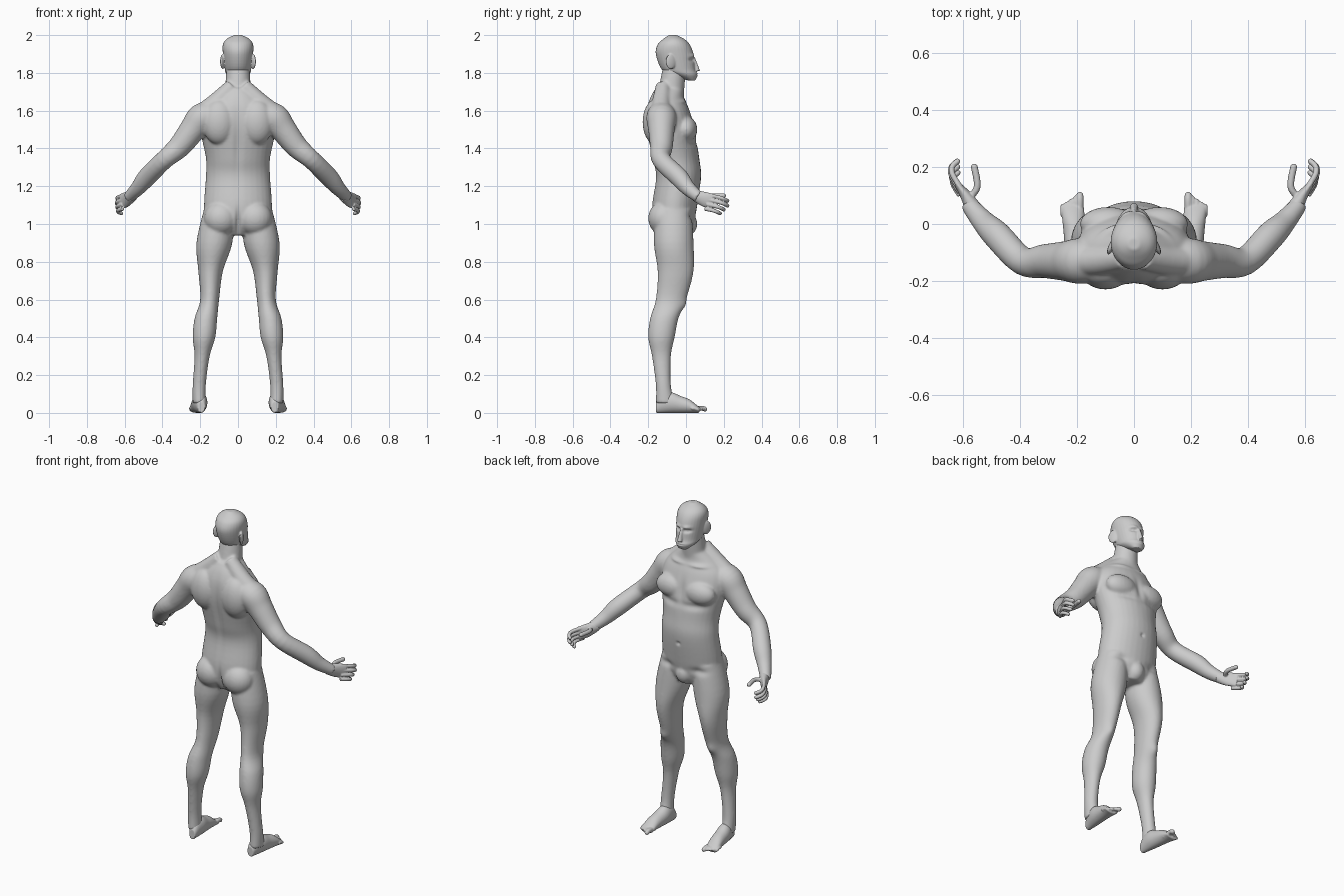
import bpy
import bmesh
import math
from mathutils import Matrix, Vector

default = bpy.data.objects.get("Cube")
if default:
    bpy.data.objects.remove(default, do_unlink=True)

skin = bpy.data.materials.new("grey_skin")
skin.use_nodes = True
colour = (.6, .6, .6, 1)
skin.diffuse_color = colour
skin.node_tree.nodes["Principled BSDF"].inputs["Base Color"].default_value = colour

RIGHTWARD, FORWARD, UPWARD = Matrix.Identity(3)
HORIZONTAL = (RIGHTWARD, FORWARD)
UPRIGHT = (RIGHTWARD, UPWARD)
SIDES = {"left": 1, "right": -1}


def spline(rows, steps=5):
    """Smooth interpolation through rows of numbers."""
    result = []
    for index, (start, end) in enumerate(zip(rows, rows[1:])):
        before = rows[max(index - 1, 0)]
        after = rows[min(index + 2, len(rows) - 1)]
        for step in range(steps):
            t = step / steps
            result.append([
                b + t / 2 * (c - a + t * (2 * a - 5 * b + 4 * c - d + t * (3 * (b - c) + d - a)))
                for a, b, c, d in zip(before, start, end, after)])
    return result + [rows[-1]]


def loft(bm, rows, side=1, axes=None, sides=32):
    """Closed tube through rows of (x, y, z, half width, half depth)."""
    rows = spline(rows)
    centres = [Vector(row[:3]) for row in rows]
    rings = []
    for index, (*centre, width, depth) in enumerate(rows):
        if axes:
            across, along = axes
        else:
            tangent = centres[min(index + 1, len(rows) - 1)] - centres[max(index - 1, 0)]
            across = tangent.cross(UPWARD).normalized()
            along = across.cross(tangent).normalized()
        ring = []
        for corner in range(sides):
            angle = math.tau * corner / sides
            point = Vector(centre) + across * width * math.cos(angle) + along * depth * math.sin(angle)
            point.x *= side
            ring.append(bm.verts.new(point))
        rings.append(ring)
    for lower, upper in zip(rings, rings[1:]):
        for corner in range(sides):
            previous = corner - 1
            bm.faces.new((lower[previous], lower[corner], upper[corner], upper[previous]))
    bm.faces.new(rings[0])
    bm.faces.new(rings[-1])


def stack(bm, rows, side=1):
    """Horizontal sections given as (z, inner x, outer x, back y, front y)."""
    sections = []
    for z, inner, outer, back, front in rows:
        sections.append(((inner + outer) / 2, (back + front) / 2, z,
                         (outer - inner) / 2, (front - back) / 2))
    loft(bm, sections, side, HORIZONTAL)


def symmetric_stack(bm, rows):
    """Sections on the centre line given as (z, half width, back y, front y)."""
    stack(bm, [(z, -width, width, back, front) for z, width, back, front in rows])


def tube(bm, rows, side=1, axes=None):
    """Round limb through rows of (x, y, z, radius)."""
    loft(bm, [(*centre, radius, radius) for *centre, radius in rows], side, axes)


def blob(bm, centre, size, side=1, turn=0):
    """Ellipsoid volume, optionally turned about the vertical."""
    x, y, z = centre
    place = Matrix.Translation((x * side, y, z))
    shape = Matrix.Rotation(turn * side, 4, "Z") @ Matrix.Diagonal((*size, 1))
    bmesh.ops.create_uvsphere(bm, u_segments=24, v_segments=16, radius=1, matrix=place @ shape)


def digit(bm, points, radius, side):
    """Finger or toe with a rounded tip."""
    tube(bm, [(*point, radius) for point in points], side)
    blob(bm, points[-1], (radius, radius, radius), side)


def fuse(name, bm, voxel, smoothing):
    """Blend overlapping volumes into one skin."""
    bmesh.ops.recalc_face_normals(bm, faces=bm.faces)
    mesh = bpy.data.meshes.new(name)
    bm.to_mesh(mesh)
    bm.free()
    part = bpy.data.objects.new(name, mesh)
    bpy.context.collection.objects.link(part)
    remesh = part.modifiers.new("blend", "REMESH")
    remesh.mode = "VOXEL"
    remesh.voxel_size = voxel
    relax = part.modifiers.new("relax", "SMOOTH")
    relax.iterations = smoothing
    graph = bpy.context.evaluated_depsgraph_get()
    blended = bpy.data.meshes.new_from_object(part.evaluated_get(graph))
    part.modifiers.clear()
    part.data = blended
    blended.materials.clear()
    blended.materials.append(skin)
    blended.shade_smooth()
    return part


def press(part, place, width, height, push):
    """Soft sculpting stroke forward or backward, mirrored across the centre line."""
    x, y, z = place
    reach = .05
    for vertex in part.data.vertices:
        spot = vertex.co
        offset = Vector(((abs(spot.x) - x) / width, (spot.y - y) / reach, (spot.z - z) / height))
        spot.y += push * math.exp(-offset.length_squared)


# Torso, neck and groin
bm = bmesh.new()
symmetric_stack(bm, [
    (.94, .09, -.13, .02), (1, .17, -.17, .04), (1.1, .18, -.18, .06),
    (1.25, .17, -.16, .08), (1.35, .17, -.18, .07), (1.5, .2, -.21, .05),
    (1.6, .19, -.21, .02), (1.67, .13, -.19, -.01), (1.72, .07, -.16, -.01)])
tube(bm, [(0, -.1, 1.6, .08), (0, -.08, 1.7, .07), (0, -.06, 1.84, .06)], axes=HORIZONTAL)
blob(bm, centre=(0, .01, 1), size=(.05, .05, .06))

leg = [(1.08, .02, .18, -.16, .03), (.9, .03, .22, -.17, .04), (.75, .08, .21, -.15, .04),
       (.6, .1, .2, -.16, 0), (.5, .11, .23, -.19, -.04), (.4, .12, .24, -.2, -.06),
       (.3, .15, .23, -.18, -.08), (.15, .17, .24, -.16, -.08), (.05, .17, .24, -.16, -.06)]
arm = [(.12, -.13, 1.58, .07), (.19, -.13, 1.56, .08), (.24, -.13, 1.5, .07), (.31, -.13, 1.41, .06),
       (.39, -.13, 1.34, .05), (.48, -.04, 1.25, .05), (.53, .01, 1.19, .04), (.58, .07, 1.14, .03)]
trapezius = [(.03, -.12, 1.73, .04), (.12, -.13, 1.64, .05), (.2, -.13, 1.58, .05)]
for side in SIDES.values():
    stack(bm, leg, side)
    tube(bm, arm, side)
    tube(bm, trapezius, side)
    # Chest muscle, shoulder blade and buttock
    blob(bm, centre=(.09, 0, 1.5), size=(.1, .06, .07), side=side)
    blob(bm, centre=(.1, -.16, 1.54), size=(.09, .07, .12), side=side)
    blob(bm, centre=(.09, -.12, 1.03), size=(.09, .08, .09), side=side)
body = fuse("body", bm, voxel=.007, smoothing=8)

# Spine and buttock cleft
press(body, (0, -.2, 1.4), width=.02, height=.2, push=.01)
press(body, (0, -.17, 1), width=.01, height=.07, push=.02)
# Breastbone, navel and chest crease
press(body, (0, .05, 1.5), width=.02, height=.07, push=-.01)
press(body, (0, .08, 1.2), width=.01, height=.01, push=-.01)
press(body, (.09, .06, 1.43), width=.08, height=.02, push=-.01)
# Collarbone, groin crease and kneecap
press(body, (.09, 0, 1.65), width=.06, height=.01, push=.01)
press(body, (.11, .04, 1.04), width=.05, height=.02, push=-.01)
press(body, (.16, 0, .57), width=.03, height=.03, push=.01)

# Head with nose and ears
bm = bmesh.new()
symmetric_stack(bm, [
    (1.76, .03, .01, .05), (1.79, .06, -.08, .06), (1.82, .07, -.13, .05), (1.9, .08, -.16, .04),
    (1.95, .08, -.15, .02), (1.98, .06, -.12, -.01), (2, .02, -.09, -.05)])
tube(bm, [(0, .04, 1.88, .01), (0, .05, 1.85, .01), (0, .06, 1.81, .015)], axes=HORIZONTAL)
for side in SIDES.values():
    blob(bm, centre=(.08, -.08, 1.86), size=(.01, .03, .04), side=side, turn=.4)
head = fuse("head", bm, voxel=.004, smoothing=3)

# Eye sockets, eyes and brow
press(head, (.03, .04, 1.87), width=.02, height=.01, push=-.015)
press(head, (.03, .03, 1.87), width=.01, height=.005, push=.006)
press(head, (.03, .04, 1.89), width=.02, height=.01, push=.007)
# Lips and mouth line
press(head, (0, .06, 1.79), width=.02, height=.01, push=.006)
press(head, (0, .06, 1.79), width=.02, height=.004, push=-.008)

palm = [(.56, .05, 1.15, .03, .03), (.59, .1, 1.13, .02, .04), (.62, .14, 1.12, .01, .04)]
thumb = [(.58, .09, 1.14), (.55, .13, 1.15), (.56, .2, 1.15)]
index_knuckle, little_knuckle = Vector((.61, .13, 1.15)), Vector((.61, .1, 1.08))
finger_bones = [Vector((.03, .05, -.01)), Vector((0, .03, -.01)), Vector((-.02, .02, -.01))]
foot = [(-.16, .02, .06), (-.13, .03, .1), (-.08, .04, .11),
        (-.03, .04, .09), (.02, .04, .07), (.07, .04, .03)]
for label, side in SIDES.items():
    # Hand with thumb and curled fingers, the second one longest
    bm = bmesh.new()
    loft(bm, palm, side)
    digit(bm, thumb, .012, side)
    for finger in range(4):
        length = 1 - abs(finger - 1) / 10
        joints = [index_knuckle.lerp(little_knuckle, finger / 3)]
        for bone in finger_bones:
            joints.append(joints[-1] + bone * length)
        digit(bm, joints, .01, side)
    fuse(label + "_hand", bm, voxel=.0035, smoothing=2)

    # Foot with toes shortening outward
    bm = bmesh.new()
    loft(bm, [(.21 + y / 10, y, height / 2, width, height / 2) for y, width, height in foot],
         side, UPRIGHT)
    for toe in range(5):
        x, tip = .19 + .015 * toe, .1 - .01 * toe
        radius = .009 if toe else .013
        digit(bm, [(x, .03, .02), (x, tip - .02, .025), (x, tip, .02)], radius, side)
    fuse(label + "_foot", bm, voxel=.004, smoothing=3)
